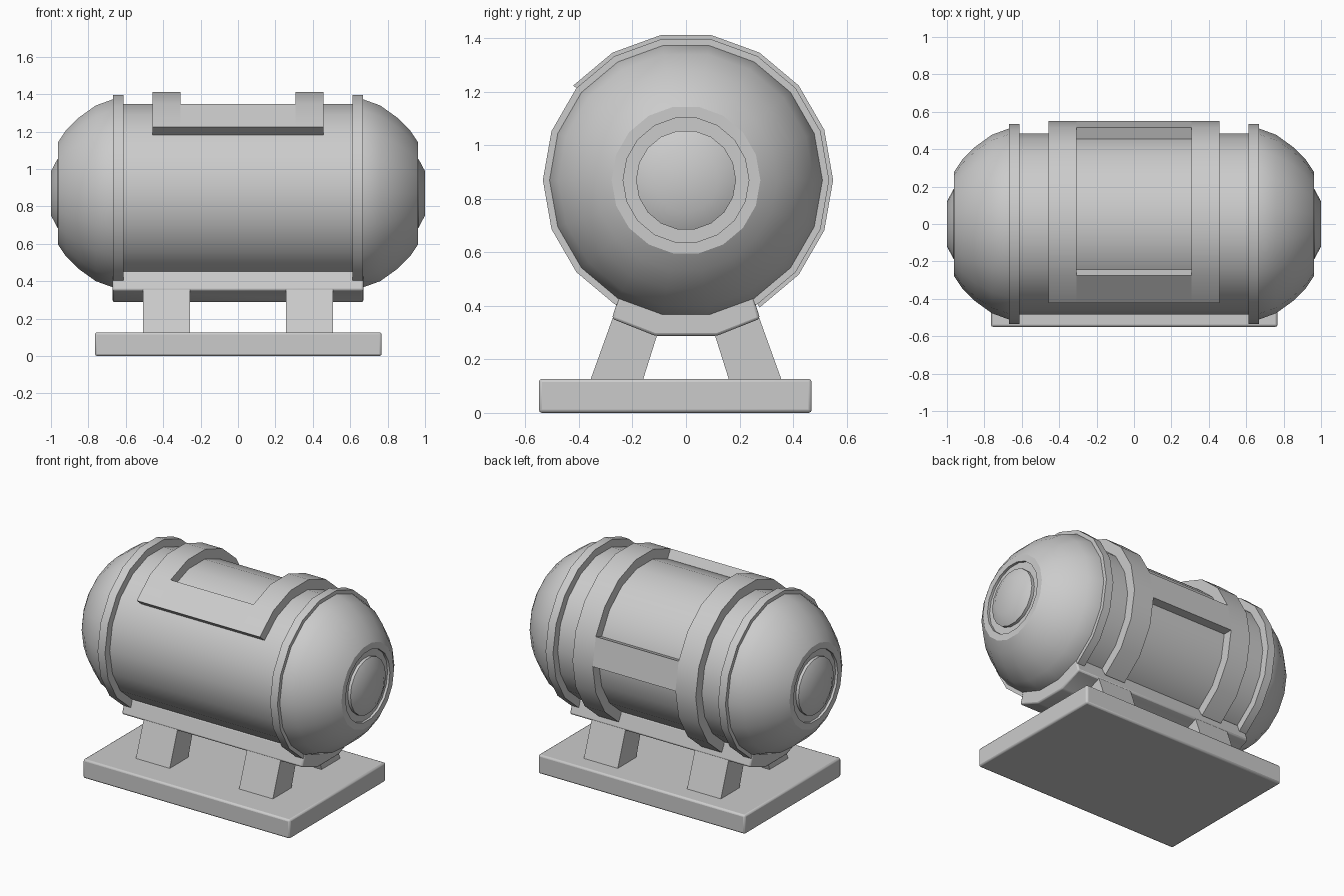
import bpy, bmesh, math

if "Cube" in bpy.data.objects:
    bpy.data.objects.remove(bpy.data.objects["Cube"])

CZ = 0.87      # height of the tank axis
SIDES = 18


def finish(name, bm, bevel=0):
    bmesh.ops.recalc_face_normals(bm, faces=bm.faces)
    me = bpy.data.meshes.new(name)
    bm.to_mesh(me)
    bm.free()
    ob = bpy.data.objects.new(name, me)
    bpy.context.collection.objects.link(ob)
    if bevel:
        m = ob.modifiers.new("Bevel", 'BEVEL')
        m.width, m.segments, m.limit_method = bevel, 2, 'ANGLE'
        m.angle_limit = math.radians(15)
    return ob


def polar(deg, r):
    a = math.radians(deg)
    return r * math.cos(a), CZ + r * math.sin(a)


def prism(name, pts, x0, x1, bevel=0):
    """Extrude a (y, z) outline along x."""
    bm = bmesh.new()
    f = bm.faces.new([bm.verts.new((x0, y, z)) for y, z in pts])
    ext = bmesh.ops.extrude_face_region(bm, geom=[f])
    vs = [v for v in ext["geom"] if isinstance(v, bmesh.types.BMVert)]
    bmesh.ops.translate(bm, verts=vs, vec=(x1 - x0, 0, 0))
    return finish(name, bm, bevel)


def revolve(name, profile, sign=1):
    """Spin an (x, radius) profile around the tank axis and cap both ends."""
    bm = bmesh.new()
    rings = []
    for x, r in profile:
        pts = [polar(i * 360 / SIDES, r) for i in range(SIDES)]
        rings.append([bm.verts.new((sign * x, y, z)) for y, z in pts])
    for a, b in zip(rings, rings[1:]):
        for i in range(SIDES):
            j = (i + 1) % SIDES
            bm.faces.new((a[i], a[j], b[j], b[i]))
    bm.faces.new(rings[0])
    bm.faces.new(rings[-1])
    return finish(name, bm)


def arc(a0, a1, r0, r1):
    """Outline of a faceted ring segment."""
    angs = range(a0, a1 + 1, 20)
    return [polar(a, r1) for a in angs] + [polar(a, r0) for a in reversed(angs)]


# Tank barrel
revolve("tank_barrel", [(-0.64, 0.485), (0.64, 0.485)])

# Flanges and domed ends with a recessed ring and a central boss
dome = [(0.64, 0.51), (0.67, 0.51), (0.76, 0.477), (0.85, 0.412), (0.92, 0.342),
        (0.962, 0.278), (0.962, 0.235), (0.945, 0.235), (0.945, 0.187),
        (0.965, 0.187), (1.0, 0.12)]
for side, s in (("left", -1), ("right", 1)):
    revolve(side + "_flange", [(0.612, 0.535), (0.667, 0.535)], s)
    revolve(side + "_dome", dome, s)

# Straps from the saddle up over the back and top
for side, x0 in (("left", -0.457), ("right", 0.307)):
    prism(side + "_strap", arc(-60, 140, 0.475, 0.55), x0, x0 + 0.15)

# Crossbars joining the straps, flush with them
prism("front_crossbar", arc(120, 140, 0.475, 0.55), -0.31, 0.31)
prism("back_crossbar", arc(0, 20, 0.475, 0.55), -0.31, 0.31)

# Saddle under the tank
half = [(0.115, 0.288), (0.277, 0.352), (0.245, 0.455)]
prism("saddle", half + [(-y, z) for y, z in reversed(half)], -0.67, 0.67, 0.01)

# Four splayed legs
for side, x0 in (("left", -0.508), ("right", 0.257)):
    for end, s in (("front", -1), ("back", 1)):
        leg = [(0.165, 0.11), (0.362, 0.11), (0.272, 0.36), (0.105, 0.30)]
        prism(f"{end}_{side}_leg", [(s * y, z) for y, z in leg], x0, x0 + 0.251)

# Base plate
prism("base_plate", [(-0.55, 0), (0.47, 0), (0.47, 0.127), (-0.55, 0.127)],
      -0.765, 0.768, 0.012)

# Smooth shading with sharp edges kept
for ob in bpy.context.collection.objects:
    ob.select_set(True)
    bpy.context.view_layer.objects.active = ob
bpy.ops.object.shade_smooth_by_angle(angle=math.radians(30))
